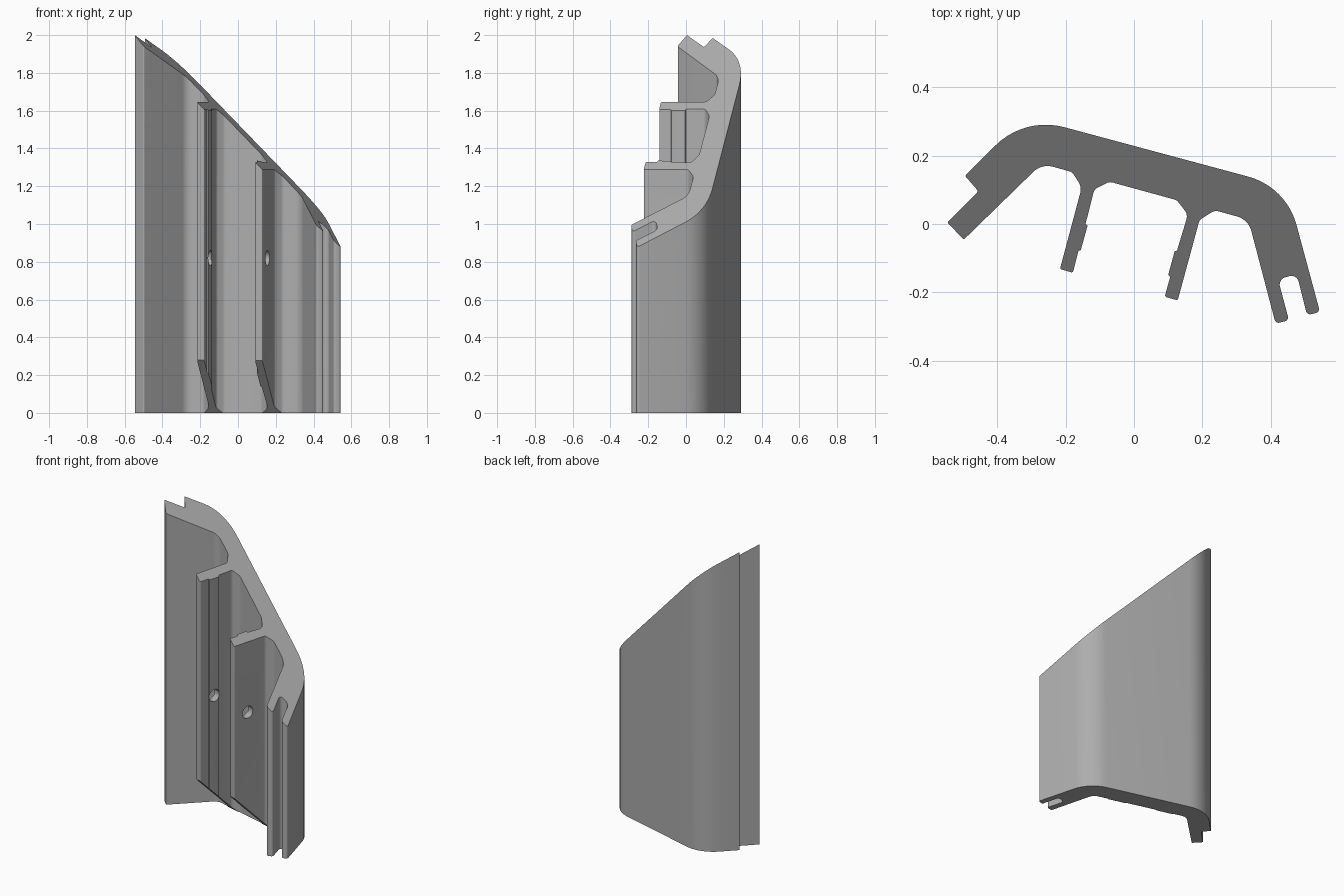
import bpy, bmesh, math
from mathutils import Vector, Matrix

cube = bpy.data.objects.get("Cube")
if cube:
    bpy.data.objects.remove(cube)

# Ribs and wall share a frame turned 15 degrees about z
TURN = Matrix.Rotation(math.radians(-15), 4, 'Z')
U = TURN @ Vector((1, 0, 0))   # along the wall
TIP = Vector((-0.547, 0.005, 2))


def rounded(corners):
    """Replace each (x, y, radius) corner by an arc."""
    out = []
    n = len(corners)
    for i, (x, y, r) in enumerate(corners):
        p = Vector((x, y))
        a = Vector(corners[i - 1][:2]) - p
        b = Vector(corners[(i + 1) % n][:2]) - p
        half = a.angle(b) / 2
        if r == 0:
            out.append(p)
            continue
        t = min(r / math.tan(half), a.length * 0.49, b.length * 0.49)
        r = t * math.tan(half)
        a.normalize()
        b.normalize()
        c = p + (a + b).normalized() * (r / math.sin(half))
        start = p + a * t - c
        sweep = start.angle_signed(p + b * t - c)
        steps = max(2, round(abs(sweep) / math.radians(6)))
        for k in range(steps + 1):
            out.append(c + Matrix.Rotation(-sweep * k / steps, 2) @ start)
    return out


def prism(name, pts, vec, place=Matrix()):
    """Extrude a closed loop of 3D points along vec."""
    bm = bmesh.new()
    face = bm.faces.new([bm.verts.new(place @ Vector(p)) for p in pts])
    res = bmesh.ops.extrude_face_region(bm, geom=[face])
    moved = [g for g in res["geom"] if isinstance(g, bmesh.types.BMVert)]
    bmesh.ops.translate(bm, verts=moved, vec=place.to_3x3() @ Vector(vec))
    bmesh.ops.recalc_face_normals(bm, faces=bm.faces)
    me = bpy.data.meshes.new(name)
    bm.to_mesh(me)
    bm.free()
    ob = bpy.data.objects.new(name, me)
    bpy.context.collection.objects.link(ob)
    return ob


# Cross-section corners with their radii
hook = [(-.547, .005, .005), (-.456, .096, .008), (-.495, .141, .005)]
outer = [(-.321, .315, .21), (.446, .109, .2)]
forked_leg = [(.545, -.258, .012), (.507, -.267, .012), (.477, -.147, .022),
              (.422, -.162, .022), (.454, -.282, .012), (.415, -.292, .012)]
right_bay = [(.335, .013, .06), (.237, .04, .025), (.192, .012, .025)]
rib_b = [(.128, -.224, .006), (.09, -.213, .006), (.106, -.155, 0),
         (.1, -.15, .003), (.119, -.08, .003), (.126, -.078, 0)]
middle_bay = [(.158, .028, .03), (.125, .07, .025),
              (-.072, .124, .025), (-.116, .102, .025)]
rib_a = [(-.142, 0, 0), (-.136, -.005, .003), (-.156, -.077, .003),
         (-.163, -.079, 0), (-.179, -.143, .006), (-.217, -.132, .006)]
left_bay = [(-.153, .108, .04), (-.181, .152, .025), (-.27, .177, .06)]
foot = [(-.499, -.046, .006)]
outline = rounded(hook + outer + forked_leg + right_bay + rib_b
                  + middle_bay + rib_a + left_bay + foot)
body = prism("ribbed_profile", [(p.x, p.y, 0) for p in outline], (0, 0, 2.2))

# Mitre the top at 45 degrees along the wall
bm = bmesh.new()
bm.from_mesh(body.data)
bmesh.ops.bisect_plane(bm, geom=bm.verts[:] + bm.edges[:] + bm.faces[:],
                       plane_co=TIP, plane_no=U + Vector((0, 0, 1)),
                       clear_outer=True)
bmesh.ops.holes_fill(bm, edges=[e for e in bm.edges if e.is_boundary])
bmesh.ops.recalc_face_normals(bm, faces=bm.faces)
bm.to_mesh(body.data)
bm.free()

# Wedge that trims the rib feet, and a bore through both ribs
wedge = prism("rib_foot_cutter",
              [(-.27, .195, -.1), (-.27, -.3, -.1), (-.27, -.3, .395)],
              (.54, 0, 0), TURN)
ring = [2 * math.pi * k / 32 for k in range(32)]
bore = prism("bore_cutter",
             [(-.24, -.076 + .04 * math.cos(a), .82 + .04 * math.sin(a))
              for a in ring], (.47, 0, 0), TURN)

bpy.context.view_layer.objects.active = body
body.select_set(True)
for cutter in (wedge, bore):
    mod = body.modifiers.new(cutter.name, 'BOOLEAN')
    mod.operation = 'DIFFERENCE'
    mod.solver = 'EXACT'
    mod.object = cutter
    bpy.ops.object.modifier_apply(modifier=mod.name)
    bpy.data.objects.remove(cutter)

# Single grey material
grey = bpy.data.materials.new("plain_grey")
grey.use_nodes = True
colour = (0.42, 0.42, 0.42, 1)
grey.diffuse_color = colour
grey.node_tree.nodes["Principled BSDF"].inputs["Base Color"].default_value = colour
body.data.materials.clear()
body.data.materials.append(grey)
bpy.ops.object.shade_smooth_by_angle(angle=math.radians(25))
